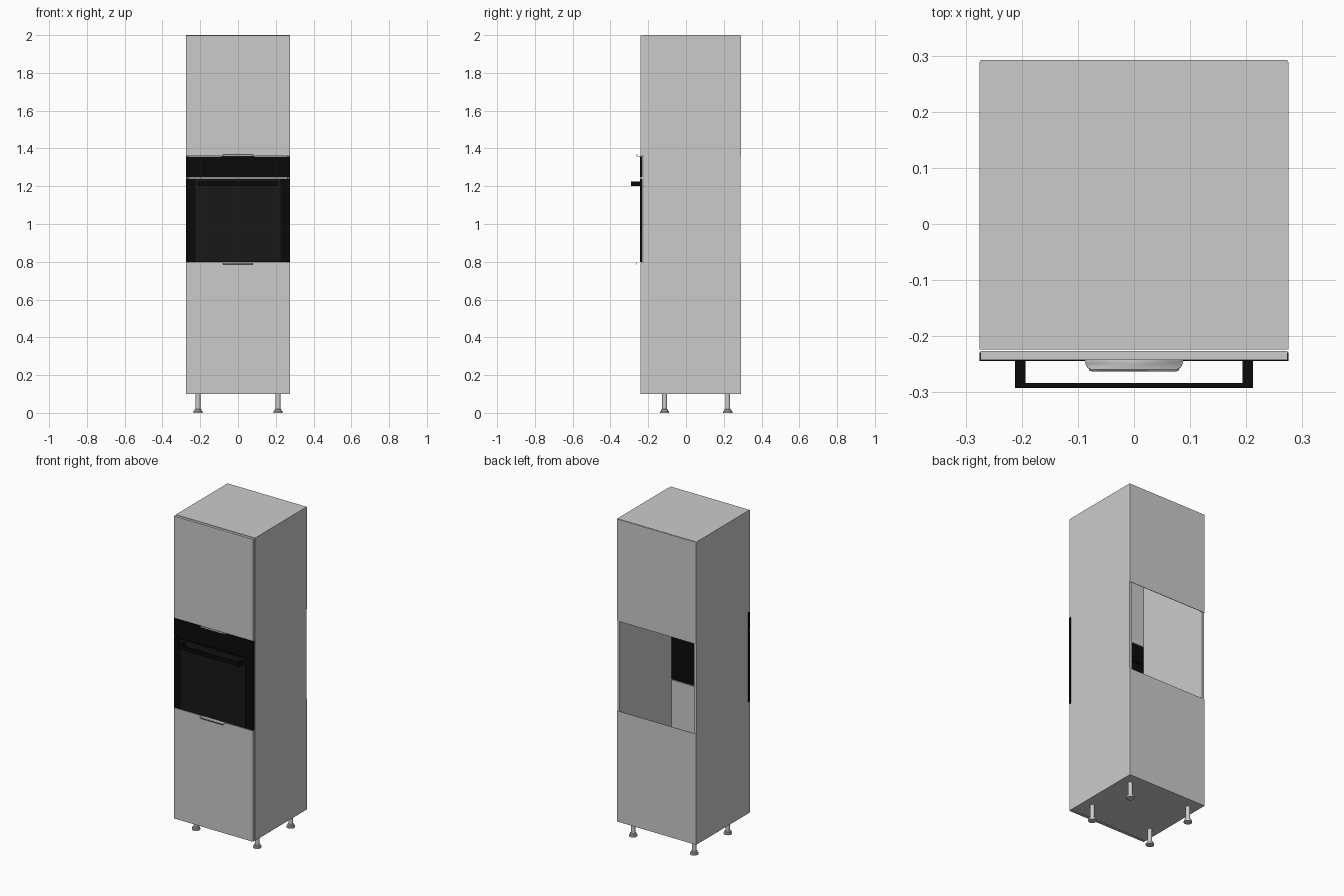
import bpy, bmesh
from math import radians, pi, sin, cos

if "Cube" in bpy.data.objects:
    bpy.data.objects.remove(bpy.data.objects["Cube"])


def material(name, c):
    m = bpy.data.materials.new(name)
    m.diffuse_color = (c, c, c, 1)
    m.use_nodes = True
    m.node_tree.nodes["Principled BSDF"].inputs["Base Color"].default_value = m.diffuse_color
    return m


BLACK = material("black_enamel", 0.003)
GLASS = material("dark_glass", 0.009)


def finish(name, bm, mat=None):
    bmesh.ops.recalc_face_normals(bm, faces=bm.faces)
    me = bpy.data.meshes.new(name)
    bm.to_mesh(me)
    bm.free()
    ob = bpy.data.objects.new(name, me)
    bpy.context.collection.objects.link(ob)
    if mat:
        me.materials.append(mat)
    return ob


def box(name, x, y, z, mat=None):
    bm = bmesh.new()
    bmesh.ops.create_cube(bm, size=1)
    for v in bm.verts:
        for i, (a, b) in enumerate((x, y, z)):
            v.co[i] = (a + b) / 2 + v.co[i] * (b - a)
    return finish(name, bm, mat)


def smooth(ob):
    bpy.ops.object.select_all(action='DESELECT')
    ob.select_set(True)
    bpy.context.view_layer.objects.active = ob
    bpy.ops.object.shade_smooth_by_angle(angle=radians(35))


def lathe(name, profile, loc, steps=24):
    bm = bmesh.new()
    vs = [bm.verts.new((r, 0, z)) for r, z in profile]
    es = [bm.edges.new(p) for p in zip(vs, vs[1:])]
    bmesh.ops.spin(bm, geom=vs + es, axis=(0, 0, 1), cent=(0, 0, 0),
                   angle=2 * pi, steps=steps, use_merge=True)
    bmesh.ops.remove_doubles(bm, verts=bm.verts, dist=1e-5)
    ob = finish(name, bm)
    ob.location = loc
    smooth(ob)


W, T = 0.275, 0.016            # half width, board thickness
FRONT, BACK = -0.242, 0.292
LOW, HIGH = 0.795, 1.357       # oven bay limits

# Hollow carcass
for side, s in (("left", -1), ("right", 1)):
    box(side + "_side_board", sorted((s * W, s * (W - T))), (-0.224, 0.289), (0.1, 2.0))
box("bottom_board", (-W + T, W - T), (-0.224, 0.289), (0.1, 0.1 + T))
box("top_board", (-W + T, W - T), (-0.224, 0.289), (2.0 - T, 2.0))

# Doors and thin back panels leave the oven bay open at the back
for part, z0, z1 in (("lower", 0.1, LOW), ("upper", HIGH + 0.002, 1.998)):
    box(part + "_door", (-W + 0.001, W - 0.001), (FRONT, FRONT + T), (z0, z1))
    box(part + "_back_panel", (-W + 0.001, W - 0.001), (0.289, BACK), (z0, z1))

# Oven front
box("oven_control_panel", (-W, W), (-0.244, -0.229), (1.245, HIGH), BLACK)
box("oven_door", (-W, W), (-0.243, -0.229), (LOW + 0.003, 1.241), BLACK)
box("oven_glass", (-0.225, 0.225), (-0.2445, -0.242), (LOW + 0.004, 1.236), GLASS)

# Oven handle
box("oven_handle_bar", (-0.212, 0.212), (-0.292, -0.283), (1.2, 1.225), BLACK)
for side, s in (("left", -1), ("right", 1)):
    box(side + "_handle_post", sorted((s * 0.193, s * 0.212)), (-0.284, -0.243),
        (1.2, 1.225), BLACK)


# Edge pulls: thin plate with rounded front corners and a curled lip
def pull(name, z, s):
    hw, r, y0, y1 = 0.087, 0.014, -0.26, -0.228
    arc = [(hw - r + r * cos(a), y0 + r - r * sin(a))
           for a in (i * pi / 12 for i in range(7))]
    front = arc + [(-x, y) for x, y in reversed(arc)]
    outline = [(hw, y1)] + front + [(-hw, y1)]
    bm = bmesh.new()
    bm.faces.new([bm.verts.new((x, y, z)) for x, y in outline])
    lip = [[bm.verts.new((x * k, y - d, z + s * h)) for x, y in front[4:-4]]
           for k, d, h in ((1, 0, 0), (1, 0.002, 0.003), (1, 0, 0.009))]
    for a, b in zip(lip, lip[1:]):
        for i in range(len(a) - 1):
            bm.faces.new((a[i], a[i + 1], b[i + 1], b[i]))
    bmesh.ops.remove_doubles(bm, verts=bm.verts, dist=1e-5)
    ob = finish(name, bm)
    sol = ob.modifiers.new("thickness", 'SOLIDIFY')
    sol.thickness, sol.offset = 0.0015, 0
    smooth(ob)


pull("upper_door_pull", HIGH + 0.001, 1)
pull("lower_door_pull", LOW + 0.001, -1)

# Adjustable legs
leg = [(0, 0), (0.024, 0), (0.024, 0.008), (0.019, 0.011), (0.019, 0.018),
       (0.013, 0.02), (0.013, 0.1), (0, 0.1)]
for fb, y in (("front", -0.113), ("back", 0.221)):
    for lr, x in (("left", -0.212), ("right", 0.212)):
        lathe(f"{fb}_{lr}_leg", leg, (x, y, 0))
